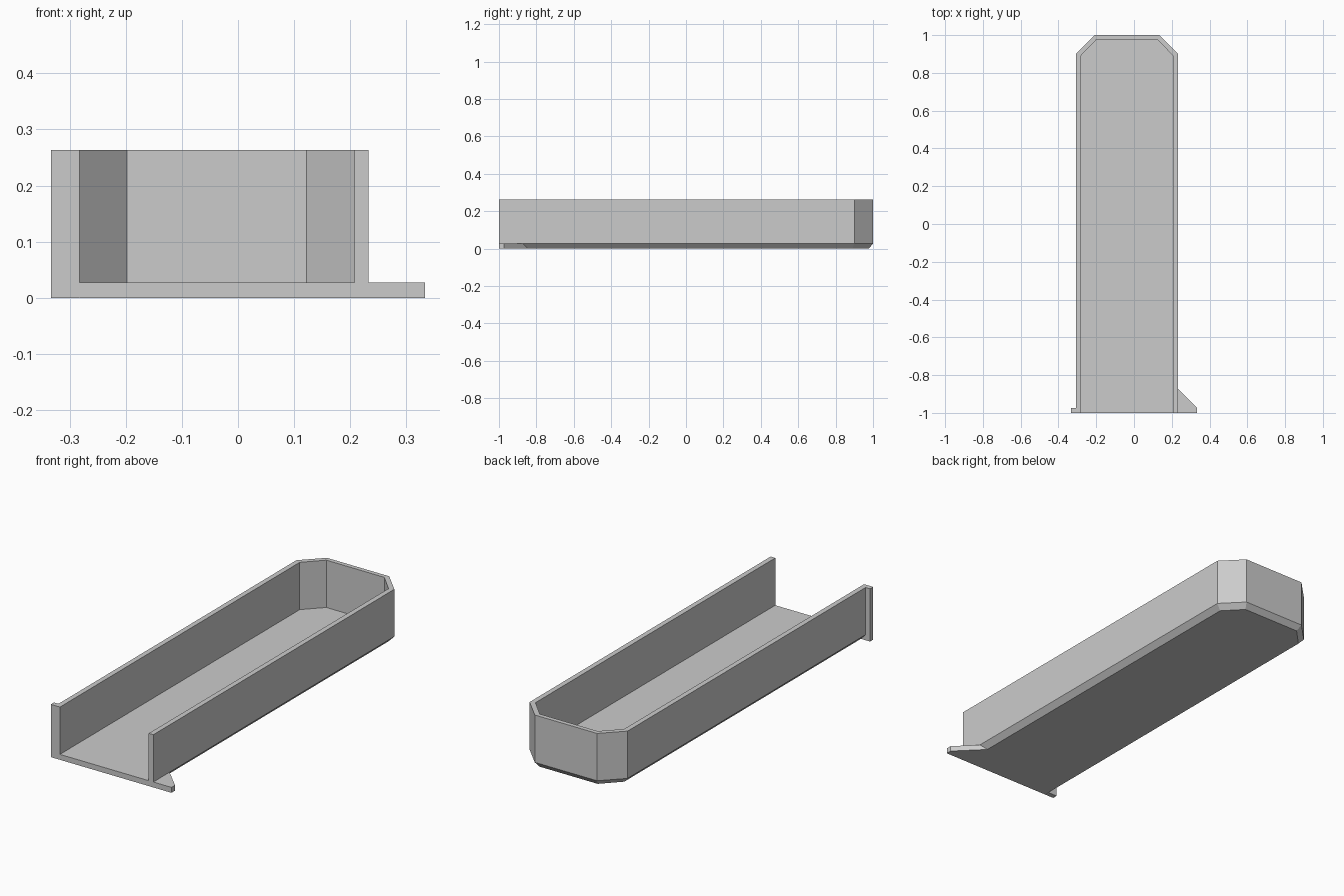
import bpy, bmesh

cube = bpy.data.objects.get("Cube")
if cube:
    bpy.data.objects.remove(cube, do_unlink=True)

FLOOR, TOP, FRONT, CENTRE = 0.027, 0.263, -1.0, -0.0375

grey = bpy.data.materials.new("plain_grey")
grey.use_nodes = True
colour = (0.6, 0.6, 0.6, 1)
grey.diffuse_color = colour
grey.node_tree.nodes["Principled BSDF"].inputs["Base Color"].default_value = colour


def finish(name, bm):
    bmesh.ops.recalc_face_normals(bm, faces=bm.faces)
    mesh = bpy.data.meshes.new(name)
    bm.to_mesh(mesh)
    bm.free()
    mesh.materials.append(grey)
    obj = bpy.data.objects.new(name, mesh)
    bpy.context.collection.objects.link(obj)


def prism(name, outline, height):
    bm = bmesh.new()
    face = bm.faces.new([bm.verts.new((x, y, 0)) for x, y in outline])
    up = bmesh.ops.extrude_face_region(bm, geom=[face])["geom"]
    moved = [v for v in up if isinstance(v, bmesh.types.BMVert)]
    bmesh.ops.translate(bm, verts=moved, vec=(0, 0, height))
    finish(name, bm)


def u_path(half, back_half, shoulder, back):
    """Open U outline with clipped back corners, mirrored about the tray centre."""
    side = [(half, FRONT), (half, shoulder), (back_half, back)]
    return ([(CENTRE + x, y) for x, y in side]
            + [(CENTRE - x, y) for x, y in reversed(side)])


# Tray: bevelled underside, outer walls, rim, inner walls and floor
outer = u_path(0.2705, 0.172, 0.90, 1.0)
inner = u_path(0.245, 0.16, 0.89, 0.978)
bm = bmesh.new()
levels = [(inner, 0), (outer, FLOOR), (outer, TOP), (inner, TOP), (inner, FLOOR)]
rings = [[bm.verts.new((x, y, z)) for x, y in path] for path, z in levels]
for a, b in zip(rings, rings[1:]):
    for i in range(len(a) - 1):
        bm.faces.new((a[i], a[i + 1], b[i + 1], b[i]))
bm.faces.new(rings[0])
bm.faces.new(rings[-1])
bm.faces.new([r[0] for r in rings] + [r[-1] for r in reversed(rings)])
finish("tray", bm)

# Triangular foot beside the open end
prism("side_foot", [(0.207, FRONT), (0.333, FRONT), (0.333, -0.972), (0.207, -0.846)], FLOOR)

# Narrow upright flange on the other wall
prism("end_flange", [(-0.333, FRONT), (-0.283, FRONT), (-0.283, -0.975), (-0.333, -0.975)], TOP)
